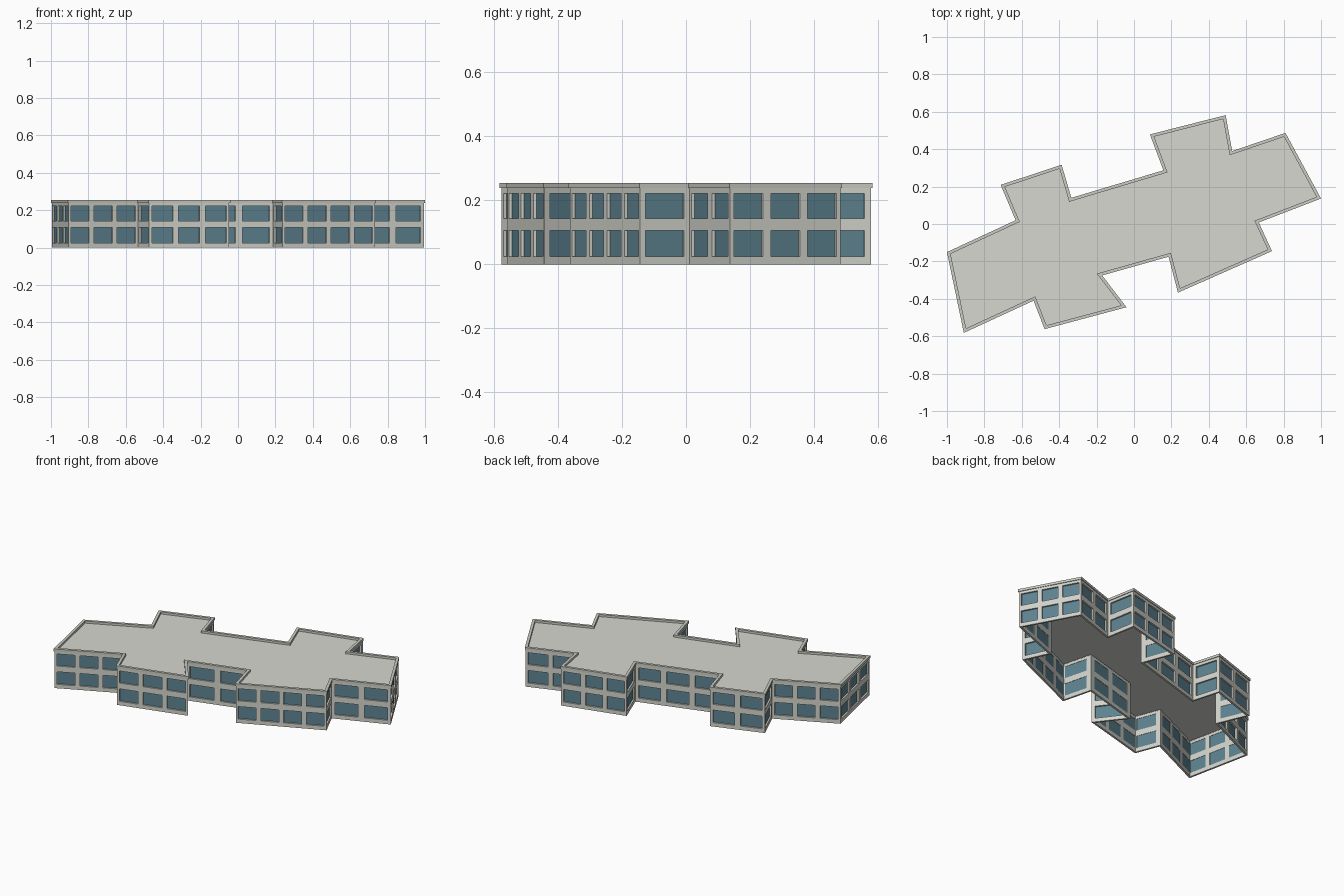
import bpy, bmesh
from mathutils import Vector

if "Cube" in bpy.data.objects:
    bpy.data.objects.remove(bpy.data.objects["Cube"])

# Outer edge of the parapet, counter-clockwise from the south-west corner
OUTLINE = [Vector(p) for p in (
    (-.91, -.582), (-.537, -.41), (-.478, -.562), (-.04, -.445), (-.17, -.275),
    (.185, -.175), (.235, -.367), (.738, -.145), (.667, .008), (1, .136),
    (.81, .487), (.525, .39), (.49, .582), (.085, .479), (.157, .287),
    (-.335, .14), (-.387, .317), (-.713, .209), (-.633, .02), (-1, -.15))]
ROWS = [0, .025, .106, .143, .221, .24]   # sill and head heights of both floors
TOP, RIM_BOTTOM, ROOF = .254, .238, .24
OVERHANG, RIM = .004, .017
BAY, GLAZED = .153, .79
THICKNESS, RECESS = .012, .01


def material(name, colour):
    mat = bpy.data.materials.new(name)
    mat.use_nodes = True
    mat.diffuse_color = (*colour, 1)
    mat.node_tree.nodes["Principled BSDF"].inputs["Base Color"].default_value = (*colour, 1)
    return mat


def inset_outline(distance):
    """Move every edge of the outline inward, with mitred corners."""
    result = []
    for i, p in enumerate(OUTLINE):
        a = (p - OUTLINE[i - 1]).normalized()
        b = (OUTLINE[(i + 1) % len(OUTLINE)] - p).normalized()
        na, nb = Vector((-a.y, a.x)), Vector((-b.y, b.x))
        result.append(p + (na + nb) * distance / (1 + na.dot(nb)))
    return result


def finish(bm, name, mat):
    bmesh.ops.remove_doubles(bm, verts=bm.verts, dist=.0001)
    mesh = bpy.data.meshes.new(name)
    bm.to_mesh(mesh)
    bm.free()
    mesh.materials.append(mat)
    obj = bpy.data.objects.new(name, mesh)
    bpy.context.collection.objects.link(obj)
    return obj


def quad(bm, *points):
    bm.faces.new([bm.verts.new(p) for p in points])


wall_mat = material("pale grey wall", (.66, .66, .61))
trim_mat = material("grey parapet", (.60, .60, .55))
roof_mat = material("light grey roof", (.68, .68, .63))
glass_mat = material("blue grey glass", (.11, .225, .28))

base = inset_outline(OVERHANG)
inner = inset_outline(RIM)

# Walls with window openings, and panes set back inside the openings
walls, panes = bmesh.new(), bmesh.new()
for i, start in enumerate(base):
    end = base[(i + 1) % len(base)]
    along = (end - start).normalized()
    setback = Vector((-along.y, along.x)) * RECESS
    bays = max(1, round((end - start).length / BAY))
    cuts = [0]
    for k in range(bays):
        cuts += [(k + .5 - GLAZED / 2) / bays, (k + .5 + GLAZED / 2) / bays]
    cuts.append(1)
    for c in range(len(cuts) - 1):
        a, b = start.lerp(end, cuts[c]), start.lerp(end, cuts[c + 1])
        for r in range(len(ROWS) - 1):
            low, high = ROWS[r], ROWS[r + 1]
            target = walls
            p, q = a, b
            if c % 2 and r % 2:
                target, p, q = panes, a + setback, b + setback
            quad(target, (*p, low), (*q, low), (*q, high), (*p, high))
wall_obj = finish(walls, "outer_walls", wall_mat)
shell = wall_obj.modifiers.new("wall thickness", "SOLIDIFY")
shell.thickness = THICKNESS
shell.offset = -1
shell.use_even_offset = True
finish(panes, "window_panes", glass_mat)

# Parapet: a rectangular section swept round the outline
bm = bmesh.new()
loops = [(OUTLINE, RIM_BOTTOM), (OUTLINE, TOP), (inner, TOP), (inner, RIM_BOTTOM)]
for s in range(4):
    (lo, z0), (hi, z1) = loops[s], loops[(s + 1) % 4]
    for i in range(len(OUTLINE)):
        j = (i + 1) % len(OUTLINE)
        quad(bm, (*lo[i], z0), (*lo[j], z0), (*hi[j], z1), (*hi[i], z1))
finish(bm, "parapet", trim_mat)

# Roof deck, open to the rooms below
bm = bmesh.new()
bm.faces.new([bm.verts.new((*p, ROOF)) for p in inner])
finish(bm, "roof_deck", roof_mat)
